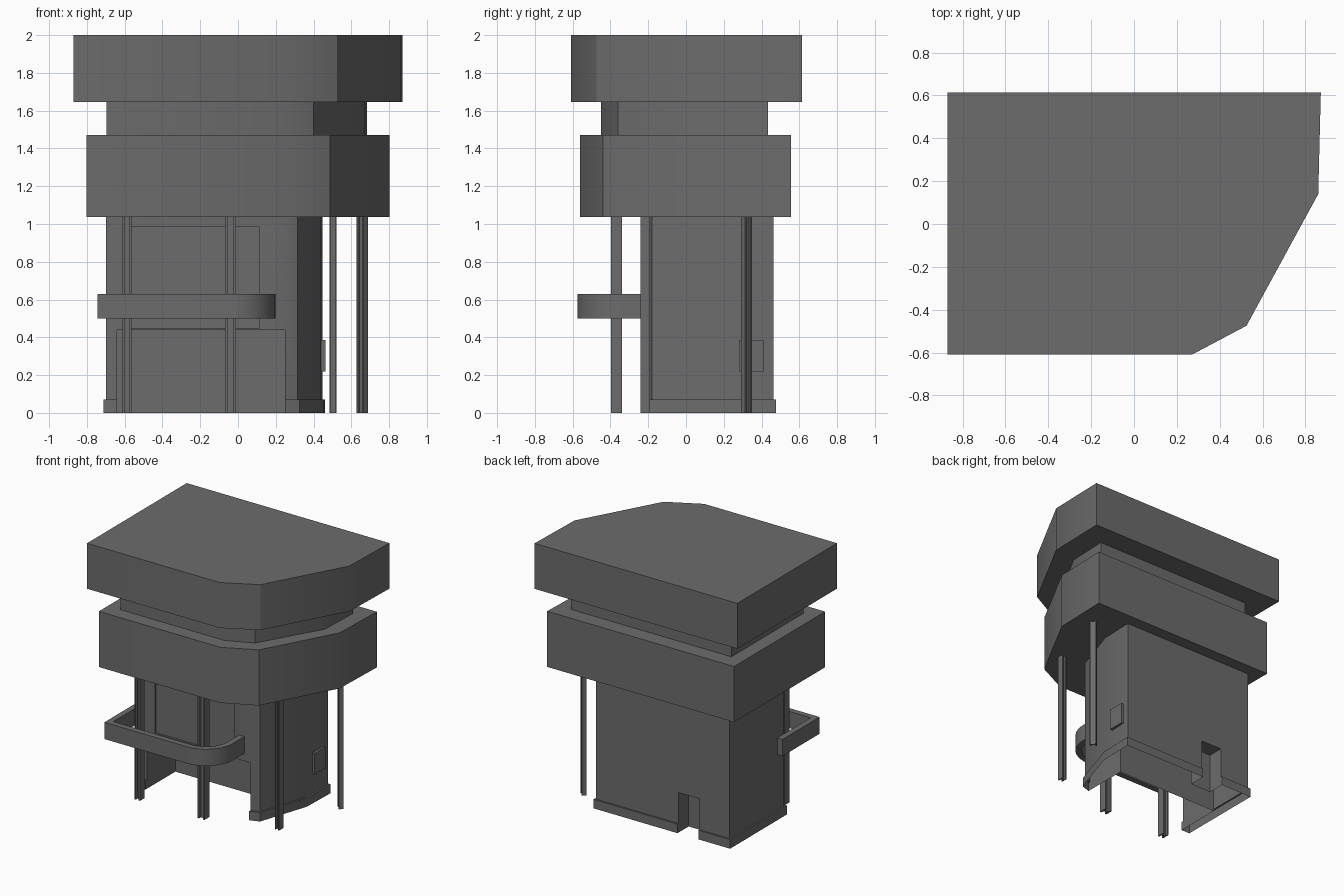
import bpy, bmesh, math

if "Cube" in bpy.data.objects:
    bpy.data.objects.remove(bpy.data.objects["Cube"])

# Dark grey finish shared by all parts
dark = bpy.data.materials.new("dark_grey")
dark.diffuse_color = (.15, .15, .15, 1)
dark.use_nodes = True
dark.node_tree.nodes["Principled BSDF"].inputs["Base Color"].default_value = dark.diffuse_color


def prism(name, pts, z0, z1):
    """Extrude a counter-clockwise plan outline between two heights."""
    bm = bmesh.new()
    face = bm.faces.new([bm.verts.new((x, y, z0)) for x, y in pts])
    top = bmesh.ops.extrude_face_region(bm, geom=[face])["geom"]
    verts = [v for v in top if isinstance(v, bmesh.types.BMVert)]
    bmesh.ops.translate(bm, verts=verts, vec=(0, 0, z1 - z0))
    if not any(f.normal.z < -.5 for f in bm.faces):
        bm.faces.new([v for v in face.verts]) if not face.is_valid else None
    bmesh.ops.recalc_face_normals(bm, faces=bm.faces)
    mesh = bpy.data.meshes.new(name)
    bm.to_mesh(mesh)
    bm.free()
    obj = bpy.data.objects.new(name, mesh)
    obj.data.materials.append(dark)
    bpy.context.collection.objects.link(obj)
    return obj


def box(name, x0, x1, y0, y1, z0, z1):
    return prism(name, [(x0, y0), (x1, y0), (x1, y1), (x0, y1)], z0, z1)


def boolean(obj, other, operation):
    """Apply a boolean and throw the helper away."""
    mod = obj.modifiers.new("boolean", 'BOOLEAN')
    mod.operation = operation
    mod.solver = 'EXACT'
    mod.object = other
    bpy.context.view_layer.objects.active = obj
    bpy.ops.object.modifier_apply(modifier=mod.name)
    bpy.data.objects.remove(other)


def smooth(obj):
    bpy.ops.object.select_all(action='DESELECT')
    bpy.context.view_layer.objects.active = obj
    obj.select_set(True)
    bpy.ops.object.shade_smooth_by_angle(angle=math.radians(32))


# Overhanging roof slab, neck and lower slab
smooth(prism("roof_slab", [(-.87, -.61), (.27, -.61), (.525, -.475), (.86, .14),
                           (.872, .613), (-.87, .613)], 1.647, 2.0))
smooth(prism("neck", [(-.695, -.45), (.20, -.45), (.40, -.36), (.67, .11),
                      (.682, .435), (-.695, .435)], 1.47, 1.65))
smooth(prism("lower_slab", [(-.803, -.56), (.24, -.56), (.487, -.44), (.79, .12),
                            (.803, .557), (-.803, .557)], 1.038, 1.47))

# Main body with a slightly wider plinth
body = prism("body", [(-.70, -.205), (.25, -.205), (.315, -.18), (.44, .20),
                      (.447, .463), (-.70, .463)], 0, 1.04)
plinth = prism("plinth", [(-.712, -.22), (.25, -.22), (.325, -.195), (.454, .20),
                          (.461, .476), (-.712, .476)], 0, .07)
boolean(body, plinth, 'UNION')

# Openings: front recess, shallow upper panel, back doorway
for cutter in (box("recess_cutter", -.64, .25, -.4, .145, -.1, .44),
               box("panel_cutter", -.57, .115, -.4, -.19, .45, .985),
               box("doorway_cutter", -.44, -.26, .34, .6, -.1, .31)):
    boolean(body, cutter, 'DIFFERENCE')

# The body is an open shell underneath
bm = bmesh.new()
bm.from_mesh(body.data)
floor = [f for f in bm.faces if max(v.co.z for v in f.verts) < .001]
bmesh.ops.delete(bm, geom=floor, context='FACES')
bm.to_mesh(body.data)
bm.free()
smooth(body)

# Small box on the right wall
box("wall_box", .43, .463, .28, .41, .22, .385)


# Balcony rail: flat band with one rounded corner
def rail_path(inset):
    r, cx, cy = .23 - inset, -.032, -.345
    arc = [(cx + r * math.cos(a), cy + r * math.sin(a))
           for a in (math.radians(-90 + 9 * i) for i in range(11))]
    left, front = -.745 + inset, -.575 + inset
    return [(left, -.12), (left, front)] + arc + [(.198 - inset, -.19)]


smooth(prism("balcony_rail", rail_path(0) + rail_path(.045)[::-1], .50, .63))


# Steel posts with an H section
def post(name, cx, cy, w, d, angle=0):
    a, t, k = .5, .28, .12
    h = [(-a, -a), (-t, -a), (-t, -k), (t, -k), (t, -a), (a, -a),
         (a, a), (t, a), (t, k), (-t, k), (-t, a), (-a, a)]
    c, s = math.cos(math.radians(angle)), math.sin(math.radians(angle))
    prism(name, [(cx + x * w * c - y * d * s, cy + x * w * s + y * d * c)
                 for x, y in h], 0, 1.04)


post("front_left_post", -.588, -.368, .047, .06)
post("front_middle_post", -.04, -.368, .06, .06)
post("front_right_post", .503, -.215, .038, .05)
post("back_right_post", .657, .32, .052, .033, -45)
